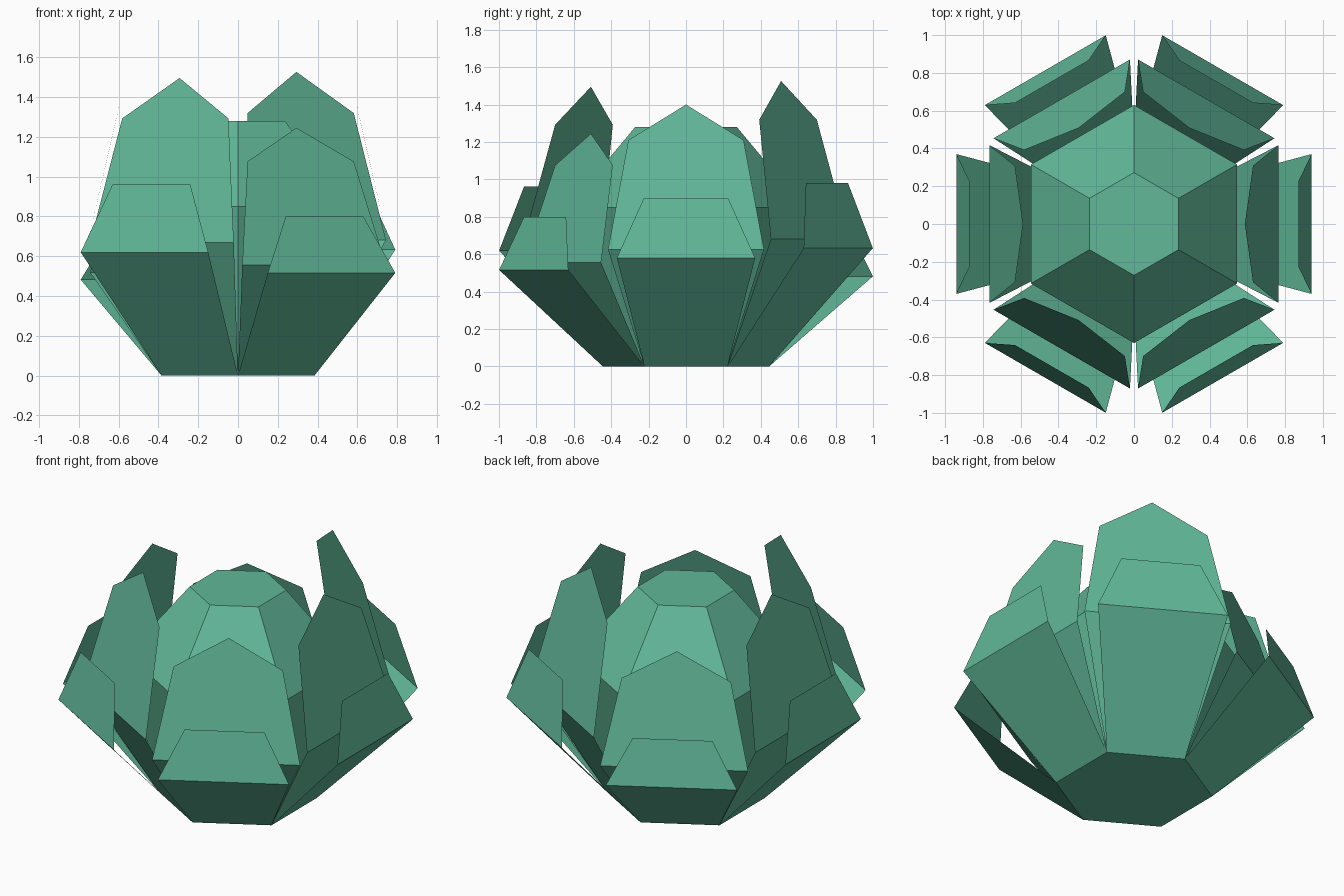
import bpy, math

if "Cube" in bpy.data.objects:
    bpy.data.objects.remove(bpy.data.objects["Cube"])

green = bpy.data.materials.new("succulent_green")
green.diffuse_color = (0.12, 0.48, 0.32, 1)
green.use_nodes = True
green.node_tree.nodes["Principled BSDF"].inputs["Base Color"].default_value = green.diffuse_color

APOTHEM, HALF = 0.385, 0.222      # base hexagon: edge distance and half edge length


def make_object(name, verts, faces):
    mesh = bpy.data.meshes.new(name)
    mesh.from_pydata(verts, [], faces)
    mesh.materials.append(green)
    obj = bpy.data.objects.new(name, mesh)
    bpy.context.collection.objects.link(obj)
    return obj


# Central bud: stacked hexagon rings, closed at both ends
rings = [(0.445, 0.0), (0.63, 0.85), (0.272, 1.28)]
verts = [(r * math.cos(math.radians(30 + 60 * i)), r * math.sin(math.radians(30 + 60 * i)), z)
         for r, z in rings for i in range(6)]
faces = [tuple(range(5, -1, -1)), tuple(range(12, 18))]
for k in (0, 6):
    faces += [(k + i, k + (i + 1) % 6, k + 6 + (i + 1) % 6, k + 6 + i) for i in range(6)]
make_object("bud", verts, faces)


def petal(name, rows, tip, angle, height):
    """Thin folded leaf: rows of (distance, half width, z), optional pointed tip (distance, z)."""
    local = [(d, s * w, z) for d, w, z in rows for s in (-1, 1)]
    leaf_faces = [(0, 1, 3, 2)]
    if tip:
        local.append((tip[0], 0, tip[1]))
        leaf_faces.append((2, 3, 5, 6, 4))
    else:
        leaf_faces.append((2, 3, 5, 4))
    c, s = math.cos(angle), math.sin(angle)
    pts = [(x * c - y * s, x * s + y * c, z * height) for x, y, z in local]
    make_object(name, pts, leaf_faces)


inner_rows = [(APOTHEM, HALF, 0), (0.765, 0.417, 0.625), (0.63, 0.308, 1.21)]
outer_rows = [(APOTHEM, HALF, 0), (0.94, 0.37, 0.58), (0.87, 0.225, 0.90)]

# Two layers of six petals, each direction with its own height
for i, height in enumerate([1.0, 1.09, 0.83, 1.0, 1.068, 0.889]):
    angle = math.radians(60 * i)
    petal(f"inner_petal_{i + 1}", inner_rows, (0.587, 1.40), angle, height)
    petal(f"outer_petal_{i + 1}", outer_rows, None, angle, height)
